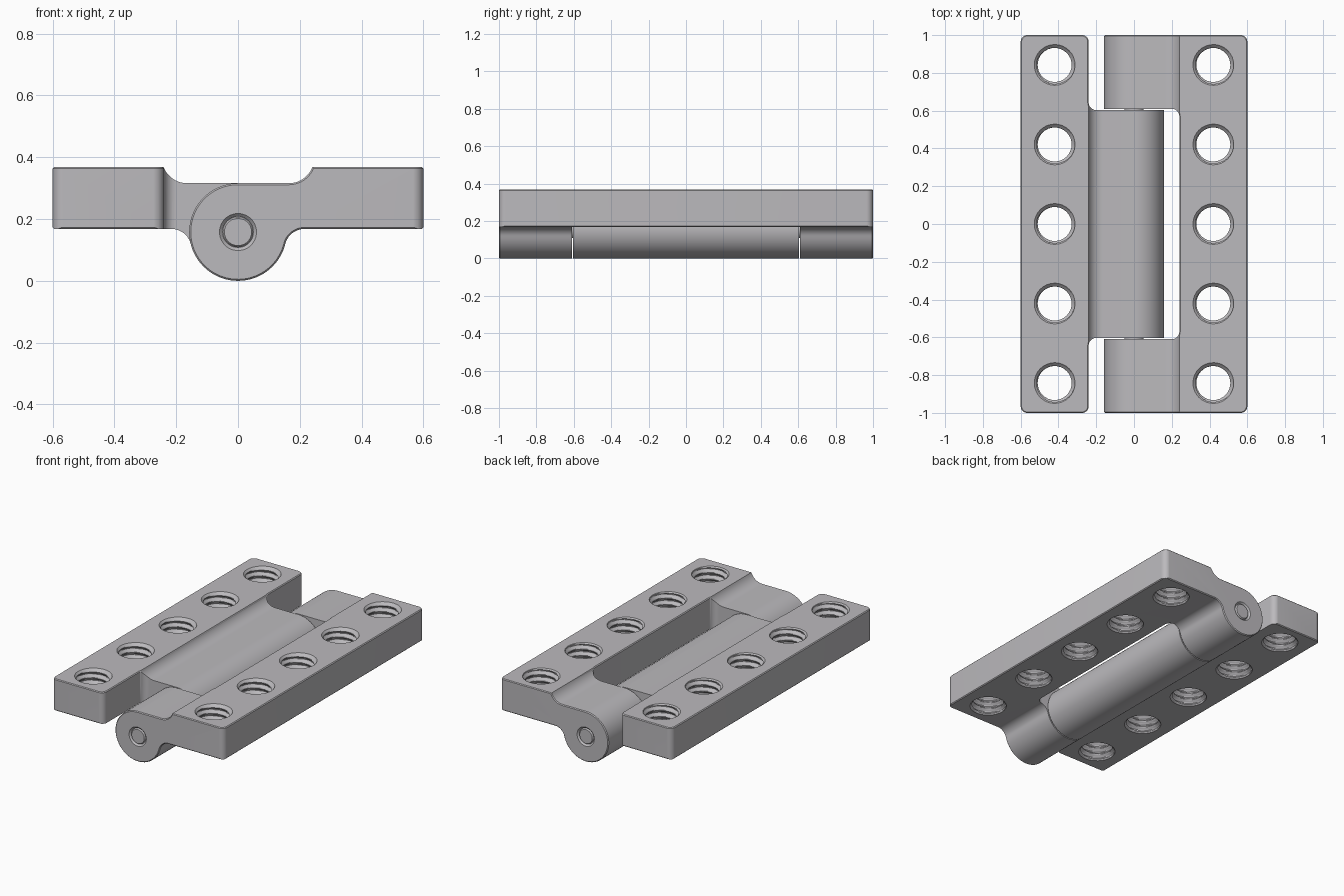
import bpy, bmesh
from math import sin, cos, pi, atan2, asin, sqrt, radians
from mathutils import Vector

cube = bpy.data.objects.get("Cube")
if cube:
    bpy.data.objects.remove(cube, do_unlink=True)

AXIS_Z, BARREL_R = 0.158, 0.158      # hinge axis height and barrel radius
LOW, TOP = 0.168, 0.368              # plate underside and top
INNER, OUTER = 0.24, 0.6             # plate edges
EDGE = 0.005                         # small edge chamfer

steel = bpy.data.materials.new("satin_steel_grey")
steel.use_nodes = True
colour = (0.50, 0.49, 0.51, 1)
steel.diffuse_color = colour
steel.node_tree.nodes["Principled BSDF"].inputs["Base Color"].default_value = colour


def arc(cx, cy, r, a, b, n):
    return [Vector((cx + r * cos(a + (b - a) * i / n), cy + r * sin(a + (b - a) * i / n)))
            for i in range(n + 1)]


def circle(r, n=48, cx=0, cy=AXIS_Z):
    return arc(cx, cy, r, 0, 2 * pi, n)[:-1]


def rounded(corners, n=8):
    """Outline from (x, y, radius) right-angled corners."""
    out = []
    for i, (x, y, r) in enumerate(corners):
        p = Vector((x, y))
        if not r:
            out.append(p)
            continue
        back = (Vector(corners[i - 1][:2]) - p).normalized()
        ahead = (Vector(corners[(i + 1) % len(corners)][:2]) - p).normalized()
        c = p + r * (back + ahead)
        for k in range(n + 1):
            t = pi / 2 * k / n
            out.append(c - r * (ahead * cos(t) + back * sin(t)))
    return out


def inset(poly, d):
    """Offset a counter-clockwise outline inwards."""
    out = []
    for i, p in enumerate(poly):
        a = (p - poly[i - 1]).normalized()
        b = (poly[(i + 1) % len(poly)] - p).normalized()
        na, nb = Vector((-a.y, a.x)), Vector((-b.y, b.x))
        out.append(p + (na + nb) * d / (1 + na.dot(nb)))
    return out


def loft(name, rings, along_y=False, side=1):
    """Closed solid through (outline, level) rings, stacked along z or y."""
    bm = bmesh.new()
    loops = []
    for poly, h in rings:
        loops.append([bm.verts.new((side * p.x, h, p.y) if along_y else (side * p.x, p.y, h))
                      for p in poly])
    for lo, hi in zip(loops, loops[1:]):
        for i in range(len(lo)):
            bm.faces.new((lo[i - 1], lo[i], hi[i], hi[i - 1]))
    bm.faces.new(loops[0])
    bm.faces.new(loops[-1])
    bmesh.ops.recalc_face_normals(bm, faces=bm.faces[:])
    mesh = bpy.data.meshes.new(name)
    bm.to_mesh(mesh)
    bm.free()
    ob = bpy.data.objects.new(name, mesh)
    bpy.context.collection.objects.link(ob)
    return ob


def combine(ob, tool, operation):
    """Apply a boolean and discard the tool."""
    tool.hide_render = True
    mod = ob.modifiers.new("cut", 'BOOLEAN')
    mod.operation, mod.solver, mod.object = operation, 'EXACT', tool
    bpy.context.view_layer.update()
    deps = bpy.context.evaluated_depsgraph_get()
    mesh = bpy.data.meshes.new_from_object(ob.evaluated_get(deps))
    ob.modifiers.clear()
    ob.data = mesh
    bpy.data.objects.remove(tool, do_unlink=True)


def finish(ob):
    ob.data.materials.clear()
    ob.data.materials.append(steel)
    for f in ob.data.polygons:
        f.material_index = 0
    bpy.ops.object.select_all(action='DESELECT')
    ob.select_set(True)
    bpy.context.view_layer.objects.active = ob
    bpy.ops.object.shade_smooth_by_angle(angle=radians(30))


def side_profile():
    """Barrel, lower fillet, plate and upper hollow, counter-clockwise."""
    cx, h = 0.215, LOW - AXIS_Z
    rf = (cx ** 2 + h ** 2 - BARREL_R ** 2) / (2 * (BARREL_R + h))
    cz = LOW - rf
    touch = atan2(cz - AXIS_Z, cx)
    pts = arc(0, AXIS_Z, BARREL_R, pi / 2, 2 * pi + touch, 48)
    pts += arc(cx, cz, rf, pi + touch, pi / 2, 10)[1:]
    over = 0.02
    pts += [Vector((OUTER - EDGE, LOW)), Vector((OUTER + over, LOW + EDGE + over)),
            Vector((OUTER + over, TOP + 0.03))]
    rh = 0.081
    hz = AXIS_Z + BARREL_R + rh
    hollow = arc(0.165, hz, rh, asin((TOP - hz) / rh), -pi / 2, 10)
    return pts + [Vector((hollow[0].x, TOP + 0.03))] + hollow


def threaded_cutter(x, y):
    """Helically threaded hole with a countersink at both ends."""
    pitch, step, minor, depth, mouth, n = 0.04, 0.005, 0.09, 0.016, 0.108, 32
    rings = []
    z = LOW - 0.0075
    while z < TOP + 0.01:
        sink = mouth - min(TOP - z, z - LOW)
        ring = []
        for i in range(n):
            phase = (z / pitch - i / n) % 1
            wave = min(1, max(0, 1.5 * abs(2 * phase - 1) - 0.25))
            r = max(minor + depth * wave, sink)
            a = 2 * pi * i / n
            ring.append(Vector((x + r * cos(a), y + r * sin(a))))
        rings.append((ring, z))
        z += step
    return loft("hole_cutter", rings)


def leaf(name, corners, side):
    plan = rounded(corners)
    ob = loft(name, [(plan, -0.05), (plan, TOP - EDGE), (inset(plan, EDGE), TOP)], side=side)
    prof = side_profile()
    slim = inset(prof, EDGE)
    body = loft("profile_tool", [(slim, -1), (prof, EDGE - 1), (prof, 1 - EDGE), (slim, 1)],
                along_y=True, side=side)
    combine(ob, body, 'INTERSECT')
    for k in range(-2, 3):
        combine(ob, threaded_cutter(side * 0.42, k * 0.421), 'DIFFERENCE')
    return ob


# Leaf with the two end knuckles
E, R, K, F = 1.0003, 0.036, 0.61, -0.2
right = leaf("outer_knuckle_leaf", [
    (OUTER, -E, R), (OUTER, E, R), (F, E, 0), (F, K, 0), (INNER, K, 0.04),
    (INNER, -K, 0.04), (F, -K, 0), (F, -E, 0)], 1)
bore = loft("bore_cutter", [(circle(0.065), -1.005), (circle(0.05), -0.99),
                            (circle(0.05), 0.99), (circle(0.065), 1.005)], along_y=True)
combine(right, bore, 'DIFFERENCE')
finish(right)

# Leaf with the long middle knuckle
K = 0.603
left = leaf("middle_knuckle_leaf", [
    (OUTER, -E, R), (OUTER, E, R), (INNER, E, R), (INNER, K, 0.04), (F, K, 0),
    (F, -K, 0), (INNER, -K, 0.04), (INNER, -E, R)], -1)
finish(left)

# Hinge pin with chamfered ends
pin = loft("hinge_pin", [(circle(0.044), -0.998), (circle(0.0495), -0.99),
                         (circle(0.0495), 0.99), (circle(0.044), 0.998)], along_y=True)
finish(pin)
